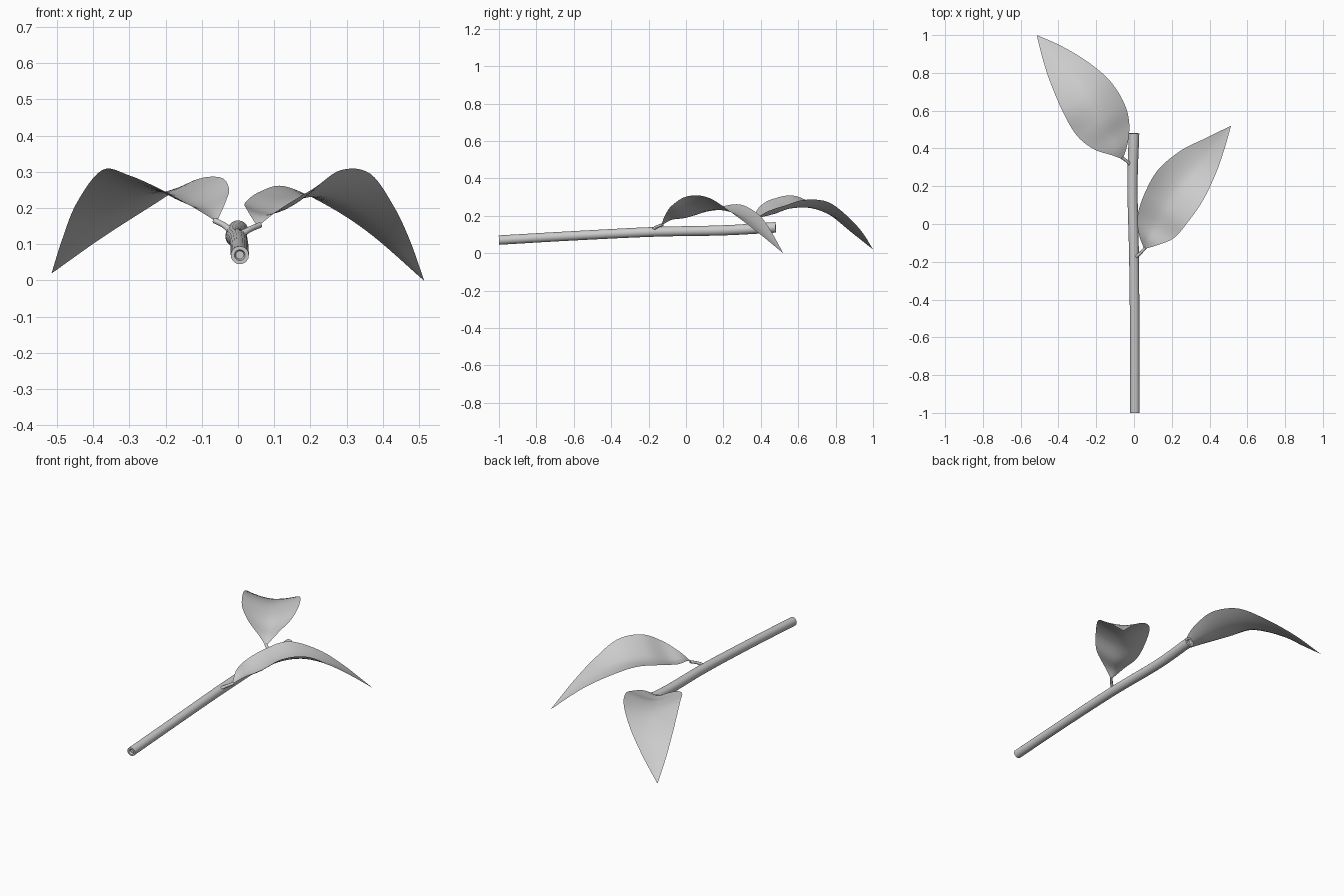
import bpy, bmesh, math
from mathutils import Vector

if "Cube" in bpy.data.objects:
    bpy.data.objects.remove(bpy.data.objects["Cube"])

grey = bpy.data.materials.new("light grey")
grey.diffuse_color = (0.6, 0.6, 0.6, 1)
grey.use_nodes = True
grey.node_tree.nodes["Principled BSDF"].inputs["Base Color"].default_value = grey.diffuse_color


def spline(pts, n):
    """Smooth curve through the points, n steps per span."""
    p = [Vector(q) for q in pts]
    p = [2 * p[0] - p[1]] + p + [2 * p[-1] - p[-2]]
    out = []
    for i in range(1, len(p) - 2):
        a, b, c, d = p[i - 1:i + 3]
        for k in range(n):
            t = k / n
            out.append(0.5 * (2 * b + (c - a) * t + (2 * a - 5 * b + 4 * c - d) * t * t
                              + (3 * b - a - 3 * c + d) * t ** 3))
    return out + [p[-2]]


def finish(name, bm, angle):
    me = bpy.data.meshes.new(name)
    bm.to_mesh(me)
    bm.free()
    ob = bpy.data.objects.new(name, me)
    bpy.context.collection.objects.link(ob)
    me.materials.append(grey)
    bpy.ops.object.select_all(action='DESELECT')
    ob.select_set(True)
    bpy.context.view_layer.objects.active = ob
    bpy.ops.object.shade_smooth_by_angle(angle=math.radians(angle))


def tube(name, pts, sides, recess=0.0):
    """Round tube along points (x, y, z, radius), ends optionally hollowed."""
    path = spline([p[:3] for p in pts], 8)
    radii = [v.x for v in spline([(p[3], 0, 0) for p in pts], 8)]
    bm = bmesh.new()
    rings = []

    def ring(c, t, r):
        u = t.cross(Vector((0, 0, 1))).normalized()
        w = u.cross(t)
        return [bm.verts.new(c + r * (math.cos(a) * u + math.sin(a) * w))
                for a in (2 * math.pi * k / sides for k in range(sides))]

    last = len(path) - 1
    tan = [(path[min(i + 1, last)] - path[max(i - 1, 0)]).normalized() for i in range(last + 1)]
    if recess:
        rings.append(ring(path[0] + tan[0] * recess, tan[0], radii[0] * 0.45))
        rings.append(ring(path[0], tan[0], radii[0] * 0.6))
    for c, t, r in zip(path, tan, radii):
        rings.append(ring(c, t, r))
    if recess:
        rings.append(ring(path[-1], tan[-1], radii[-1] * 0.6))
        rings.append(ring(path[-1] - tan[-1] * recess, tan[-1], radii[-1] * 0.45))
    for a, b in zip(rings, rings[1:]):
        for k in range(sides):
            j = (k + 1) % sides
            bm.faces.new((a[k], a[j], b[j], b[k]))
    bm.faces.new(rings[0])
    bm.faces.new(rings[-1])
    bmesh.ops.recalc_face_normals(bm, faces=bm.faces)
    finish(name, bm, 40)


def leaf(name, inner, outer, depth, cols=12):
    """Leaf blade between two edge curves, sagging to a valley at the midrib."""
    ins, outs = spline(inner, 6), spline(outer, 6)
    sag = [v.x for v in spline([(d, 0, 0) for d in depth], 6)]
    bm = bmesh.new()
    grid = []
    for a, b, s in zip(ins, outs, sag):
        row = []
        for k in range(cols + 1):
            t = 2 * k / cols - 1
            p = a.lerp(b, k / cols)
            p.z -= s * (1 - abs(t) ** 1.6)
            row.append(bm.verts.new(p))
        grid.append(row)
    for r, q in zip(grid, grid[1:]):
        for k in range(cols):
            bm.faces.new((r[k], r[k + 1], q[k + 1], q[k]))
    bmesh.ops.remove_doubles(bm, verts=bm.verts, dist=0.0003)
    bm.normal_update()
    if sum(f.normal.z for f in bm.faces) < 0:
        bmesh.ops.reverse_faces(bm, faces=bm.faces)
    finish(name, bm, 80)


# main stem with hollowed cut ends
tube("stem", [(0.005, -1, 0.07, 0.025), (0.004, -0.6, 0.093, 0.025), (0, -0.17, 0.114, 0.026),
              (-0.008, 0.2, 0.122, 0.027), (0, 0.48, 0.138, 0.028)], 20, 0.012)

# leaf stalks
tube("right_leaf_stalk", [(0.0, -0.18, 0.122, 0.011), (0.03, -0.158, 0.14, 0.008),
                          (0.06, -0.125, 0.153, 0.008)], 10)
tube("left_leaf_stalk", [(-0.012, 0.305, 0.13, 0.011), (-0.038, 0.333, 0.152, 0.008),
                         (-0.065, 0.352, 0.166, 0.008)], 10)

# leaf blades
depth = [0, 0.02, 0.045, 0.05, 0.05, 0.022, 0.008, 0]
leaf("right_leaf",
     [(0.053, -0.13, 0.15), (0.025, -0.05, 0.195), (0.02, 0.05, 0.215), (0.06, 0.17, 0.245),
      (0.13, 0.29, 0.26), (0.25, 0.39, 0.205), (0.37, 0.45, 0.125), (0.513, 0.52, 0.0)],
     [(0.055, -0.132, 0.15), (0.12, -0.113, 0.2), (0.21, -0.075, 0.255), (0.285, 0.01, 0.305),
      (0.365, 0.125, 0.295), (0.43, 0.26, 0.205), (0.475, 0.385, 0.11), (0.514, 0.52, 0.0)], depth)
leaf("left_leaf",
     [(-0.058, 0.345, 0.163), (-0.033, 0.43, 0.22), (-0.025, 0.53, 0.255), (-0.05, 0.635, 0.285),
      (-0.125, 0.755, 0.275), (-0.24, 0.855, 0.205), (-0.38, 0.94, 0.115), (-0.514, 1.0, 0.02)],
     [(-0.06, 0.343, 0.163), (-0.12, 0.365, 0.2), (-0.21, 0.395, 0.25), (-0.3, 0.465, 0.29),
      (-0.375, 0.59, 0.305), (-0.445, 0.755, 0.215), (-0.485, 0.88, 0.115), (-0.515, 1.0, 0.02)], depth)
